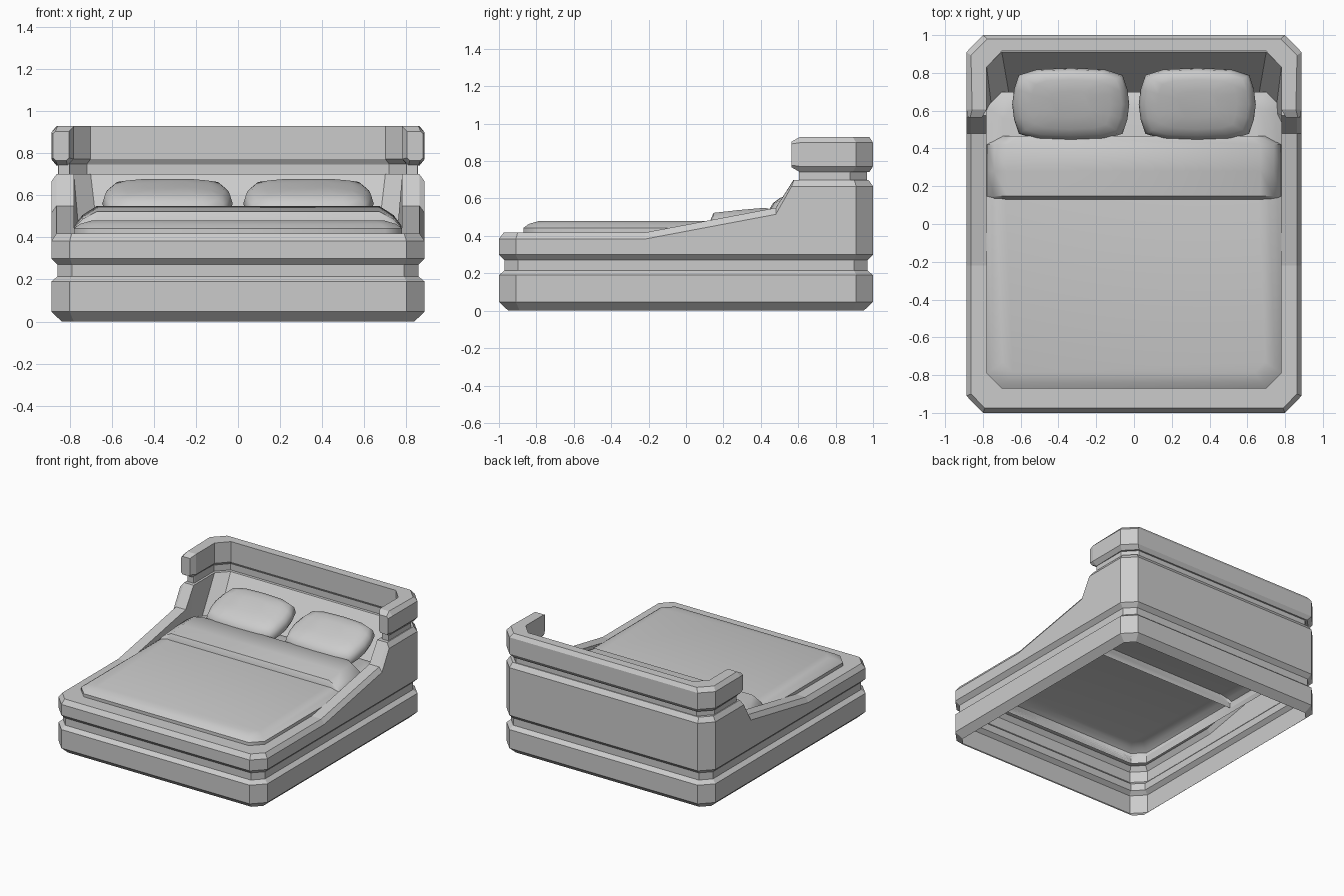
import bpy, bmesh, math
from mathutils import Vector

old = bpy.data.objects.get("Cube")
if old:
    bpy.data.objects.remove(old, do_unlink=True)

grey = bpy.data.materials.new("light grey")
grey.use_nodes = True
COLOUR = (0.6, 0.6, 0.6, 1)
grey.diffuse_color = COLOUR
grey.node_tree.nodes["Principled BSDF"].inputs["Base Color"].default_value = COLOUR


def loft(name, loops, open_loop=False, cap_start=False, cap_end=False, smooth=None):
    """Skin a list of equally long point loops; open_loop leaves a gap along each loop."""
    bm = bmesh.new()
    rings = [[bm.verts.new(p) for p in loop] for loop in loops]
    n = len(rings[0])
    for a, b in zip(rings, rings[1:]):
        for i in range(n - 1 if open_loop else n):
            j = (i + 1) % n
            bm.faces.new((a[i], a[j], b[j], b[i]))
    if cap_start:
        bm.faces.new(rings[0][::-1])
    if cap_end:
        bm.faces.new(rings[-1])
    bmesh.ops.recalc_face_normals(bm, faces=bm.faces)
    mesh = bpy.data.meshes.new(name)
    bm.to_mesh(mesh)
    bm.free()
    mesh.materials.append(grey)
    obj = bpy.data.objects.new(name, mesh)
    bpy.context.collection.objects.link(obj)
    if smooth:
        bpy.ops.object.select_all(action='DESELECT')
        obj.select_set(True)
        bpy.context.view_layer.objects.active = obj
        bpy.ops.object.shade_smooth_by_angle(angle=math.radians(smooth))


def mirrored(half):
    """Close a right-hand half outline, ordered front to back."""
    return half + [(-x, y) for x, y in reversed(half)]


def octagon(hx, y0, y1, c):
    return mirrored([(hx - c, y0), (hx, y0 + c), (hx, y1 - c), (hx - c, y1)])


def at(outline, z):
    return [(x, y, z) for x, y in outline]


WIDE = 0.887  # half width of the frame


# Frame outlines: stations on the sides follow the sloping rail
def outer(d=0.0):
    k = 0.41 * d
    x = WIDE - d
    return mirrored([(0.8 - k, d - 1), (x, k - 0.91), (x, -0.22), (x, 0.48),
                     (x, 0.565 + d / 2), (x, 0.91 - k), (0.8 - k, 1 - d)])


def inner(y_back=0.91, x_back=0.78, c=0.08):
    return mirrored([(0.7, -0.87), (0.78, -0.79), (0.78, -0.22), (0.78, 0.48),
                     (0.78, min(0.575, y_back - 0.15)), (x_back, y_back - c), (x_back - c, y_back)])


def rail(outline, drop=0.0):
    """Give each station the height of the sloping rail top."""
    tops = [0.418, 0.418, 0.418, 0.55, 0.7, 0.7, 0.7]
    return [(x, y, z - drop) for (x, y), z in zip(outline, tops + tops[::-1])]


# Plinth, groove, sloping side rails and raked headboard: one skin, open below
plinth = [(0.05, 0), (0, 0.047), (0, 0.19), (0.03, 0.215), (0.03, 0.27), (0, 0.3)]
loft("bed_frame",
     [at(outer(d), z) for d, z in plinth]
     + [rail(outer(), 0.035), rail(outer(0.025)), rail(inner()),
        at(inner(0.68, 0.75, 0.09), 0.36)])


# U-shaped headboard mouldings: chamfered sections along three sides
def u_rail(name, out, inn, y_end, z0, z1, chamfer):
    def section(o, i, shrink):
        o, i = Vector(o), Vector(i)
        d = (i - o).normalized()
        c = chamfer * (0.4 if shrink else 1)
        o, i = o + d * shrink / 3, i - d * shrink
        lo, hi = z0 + shrink, z1 - shrink
        ring = [(o + d * c, lo), (o, lo + c), (o, hi - c), (o + d * c, hi),
                (i, hi), (i, lo + c), (i - d * c, lo)]
        return [(p.x, p.y, z) for p, z in ring]
    half = [((out, y_end), (inn, y_end), chamfer * 0.8),
            ((out, y_end + chamfer * 1.4), (inn, y_end + chamfer * 1.4), 0),
            ((out, out + 0.023), (inn, inn + 0.05), 0),
            ((out - 0.087, out + 0.113), (inn - 0.08, inn + 0.135), 0)]
    flip = [((-o[0], o[1]), (-i[0], i[1]), s) for o, i, s in reversed(half)]
    loft(name, [section(*s) for s in half + flip], cap_start=True, cap_end=True)


u_rail("headboard_neck", 0.855, 0.797, 0.605, 0.67, 0.77, 0.005)
u_rail("headboard_cap", WIDE, 0.78, 0.565, 0.742, 0.928, 0.03)

# Mattress with blanket: open underneath, softened top edge
edge = [(0, 0.36), (0, 0.442), (0.03, 0.464), (0.085, 0.48)]
loft("blanket", [at(octagon(0.78 - d, d - 0.87, 0.7 - d, 0.08 - 0.3 * d), z) for d, z in edge],
     cap_end=True, smooth=50)

# Folded blanket edge, arched over the mattress and open underneath
arch = [(0.779, 0.4), (0.777, 0.455), (0.74, 0.505), (0.67, 0.55)]


def fold_section(y, drop, pull):
    half = [(x - pull, z - drop * (z - 0.4) / 0.15) for x, z in arch]
    return [(x, y, z) for x, z in half] + [(-x, y, z) for x, z in reversed(half)]


loft("blanket_fold", [fold_section(0.13, 0.067, 0), fold_section(0.147, 0.027, 0),
                      fold_section(0.28, 0.012, 0), fold_section(0.42, 0, 0),
                      fold_section(0.465, 0.01, 0.06), fold_section(0.467, 0.08, 0.06)],
     open_loop=True, cap_start=True, smooth=45)

# Pillows: barrel outline, puffed layers, tilted up toward the headboard
layers = [(0.8, -0.06), (0.95, -0.03), (1, 0.0), (0.96, 0.04), (0.87, 0.064), (0.68, 0.08), (0.35, 0.088)]
quarter = [(0.31, 0.0), (0.3, 0.08), (0.275, 0.155), (0.18, 0.185), (0.0, 0.193)]
half = quarter + [(-x, y) for x, y in reversed(quarter[:-1])]
outline = half + [(x, -y) for x, y in reversed(half[1:-1])]
for side, cx in (("left", 0.335), ("right", -0.335)):
    loft("pillow_" + side,
         [[(cx + x * s, 0.633 + y * s, 0.56 + h + 0.29 * y * s) for x, y in outline] for s, h in layers],
         cap_start=True, cap_end=True, smooth=50)
